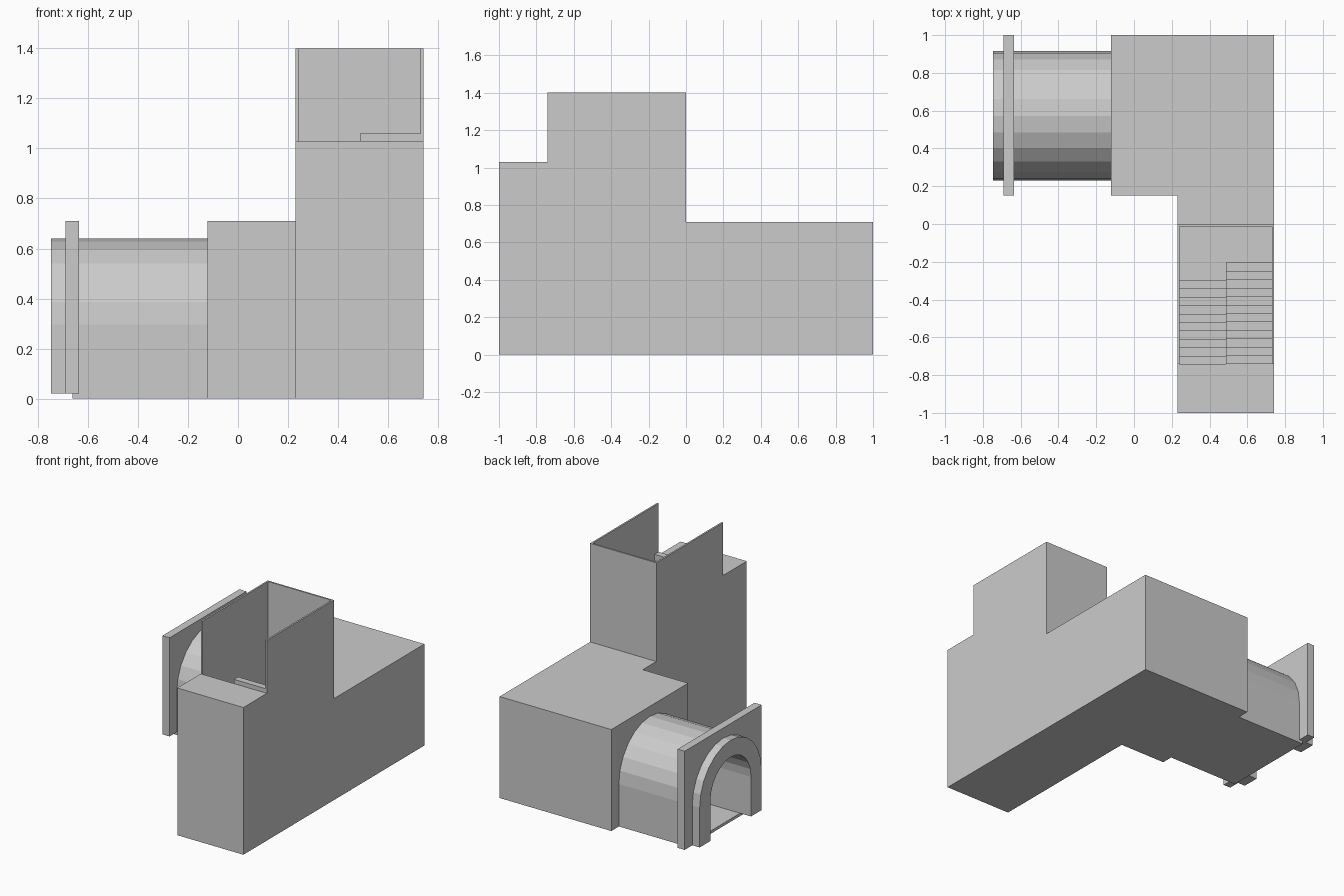
import bpy, bmesh, math
from mathutils import Vector

if "Cube" in bpy.data.objects:
    bpy.data.objects.remove(bpy.data.objects["Cube"])

T = 0.012          # wall thickness
FLOOR = 0.02       # floor level
YC = 0.573         # centre line of the arched passage


def extrude_x(name, pts, x0, x1):
    """Solid from a (y, z) outline swept along x."""
    bm = bmesh.new()
    f = bm.faces.new([bm.verts.new((x0, y, z)) for y, z in pts])
    r = bmesh.ops.extrude_face_region(bm, geom=[f])
    vs = [v for v in r["geom"] if isinstance(v, bmesh.types.BMVert)]
    bmesh.ops.translate(bm, vec=Vector((x1 - x0, 0, 0)), verts=vs)
    bmesh.ops.recalc_face_normals(bm, faces=bm.faces)
    me = bpy.data.meshes.new(name)
    bm.to_mesh(me)
    bm.free()
    ob = bpy.data.objects.new(name, me)
    bpy.context.collection.objects.link(ob)
    return ob


def box(name, x0, x1, y0, y1, z0, z1):
    return extrude_x(name, [(y0, z0), (y1, z0), (y1, z1), (y0, z1)], x0, x1)


def boolean(ob, other, op="DIFFERENCE"):
    m = ob.modifiers.new(op.lower(), "BOOLEAN")
    m.operation, m.solver, m.object = op, "EXACT", other
    other.hide_render = True
    other.hide_viewport = True
    other.display_type = "WIRE"
    bpy.context.view_layer.update()
    dg = bpy.context.evaluated_depsgraph_get()
    me = bpy.data.meshes.new_from_object(ob.evaluated_get(dg))
    ob.modifiers.clear()
    ob.data = me
    bpy.data.objects.remove(other)


def arch(r, spring, n=12):
    """Half circle points from right to left."""
    return [(YC + r * math.cos(math.pi * i / n), spring + r * math.sin(math.pi * i / n))
            for i in range(n + 1)]


R_OUT, R_IN, SPRING = 0.343, 0.225, 0.297
door = [(YC - R_IN, FLOOR), (YC + R_IN, FLOOR)] + arch(R_IN, SPRING)

# Outer building: stepped tower wing plus room
building = extrude_x("building_shell",
                     [(-1, 0), (0.3, 0), (0.3, 0.71), (0, 0.71), (0, 1.4),
                      (-0.74, 1.4), (-0.74, 1.03), (-1, 1.03)], 0.23, 0.742)
boolean(building, box("room_mass", -0.122, 0.742, 0.15, 1, 0, 0.71), "UNION")

# Hollow interior: wing with open stair shaft, room, doorway
wx0, wx1 = 0.23 + T, 0.742 - T
boolean(building, extrude_x("wing_void",
        [(-1 + T, FLOOR), (0.3, FLOOR), (0.3, 0.71 - T), (-T, 0.71 - T), (-T, 1.5),
         (-0.8, 1.5), (-0.8, 1.03), (-0.74, 1.03), (-0.74, 1.03 - T), (-1 + T, 1.03 - T)],
        wx0, wx1))
boolean(building, box("room_void", -0.122 + T, wx1, 0.15 + T, 1 - T, FLOOR, 0.71 - T))
boolean(building, extrude_x("door_void", door, -0.2, -0.05))

# Arched passage and its floor
ring = ([(YC + R_OUT, FLOOR)] + arch(R_OUT, SPRING) + [(YC - R_OUT, FLOOR), (YC - R_IN, FLOOR)]
        + arch(R_IN, SPRING)[::-1] + [(YC + R_IN, FLOOR)])
extrude_x("arched_passage", ring, -0.747, -0.122)
box("passage_floor", -0.662, -0.122, YC - R_OUT, YC + R_OUT, 0, FLOOR)

# Square plate around the arch mouth
plate = ([(1, FLOOR), (1, 0.71), (0.15, 0.71), (0.15, FLOOR), (YC - R_IN, FLOOR)]
         + arch(R_IN, SPRING)[::-1] + [(YC + R_IN, FLOOR)])
extrude_x("arch_plate", plate, -0.69, -0.635)

# Switchback stair: two flights joined by a half landing
RUN, RISE, XM = 0.0446, 0.044, 0.487
TOP = 1.06
LAND = TOP - 12 * RISE


def flight(name, x0, x1, y_start, z_start, count, rise):
    """Stepped top with sloping underside, running towards the front."""
    pts = []
    for i in range(count):
        z = z_start + i * rise
        pts += [(y_start - i * RUN, z), (y_start - (i + 1) * RUN, z)]
    y_end, z_end = pts[-1]
    drop = 0.08
    pts += [(y_end, max(z_end - drop, 0.01)), (y_start, z_start - drop)]
    return extrude_x(name, pts, x0, x1)


flight("upper_flight", XM, wx1, -0.205, LAND + RISE, 12, RISE)
flight("lower_flight", wx0, XM, -0.30, LAND - RISE, 11, -RISE)
box("landing_right", XM, wx1, -0.205, -T, LAND - 0.05, LAND)
box("landing_left", wx0, XM, -0.30, -T, LAND - 0.05, LAND)
